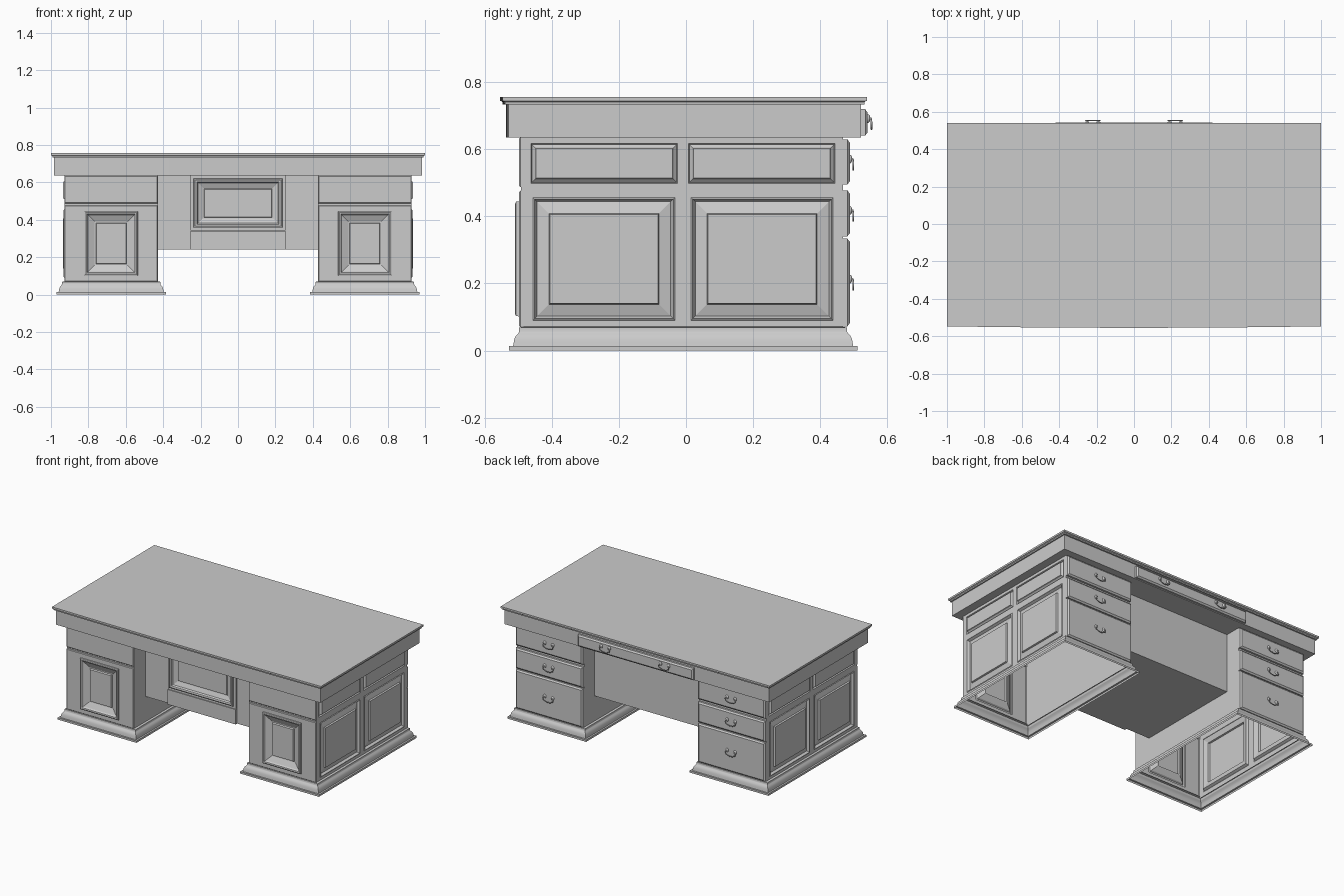
import bpy, bmesh, math
from mathutils import Vector

if "Cube" in bpy.data.objects:
    bpy.data.objects.remove(bpy.data.objects["Cube"])


def finish(name, bm, mirror=False, smooth=None):
    me = bpy.data.meshes.new(name)
    bm.to_mesh(me)
    bm.free()
    ob = bpy.data.objects.new(name, me)
    bpy.context.collection.objects.link(ob)
    if mirror:
        ob.modifiers.new("mirror", 'MIRROR').use_clip = False
    if smooth:
        bpy.ops.object.select_all(action='DESELECT')
        ob.select_set(True)
        bpy.context.view_layer.objects.active = ob
        bpy.ops.object.shade_smooth_by_angle(angle=math.radians(smooth))
    return ob


def plane(axis, sign, off):
    """Map (u, z, depth) onto a vertical plane; depth grows outward."""
    if axis == 'x':
        return lambda u, v, d: Vector((sign * (off + d), u, v))
    return lambda u, v, d: Vector((u, sign * (off + d), v))


def nest(bm, P, rect, steps):
    """Concentric rectangles (inset u, inset z, depth), bridged and capped."""
    u0, u1, v0, v1 = rect
    prev = None
    for iu, iv, d in steps:
        ring = [bm.verts.new(P(u, v, d)) for u, v in (
            (u0 + iu, v0 + iv), (u1 - iu, v0 + iv),
            (u1 - iu, v1 - iv), (u0 + iu, v1 - iv))]
        if prev:
            for i in range(4):
                j = (i + 1) % 4
                bm.faces.new((prev[i], prev[j], ring[j], ring[i]))
        prev = ring
    bm.faces.new(prev)


def orient(bm, P):
    """Turn all faces so they look outward along the plane's depth."""
    n = P(0, 0, 1) - P(0, 0, 0)
    bm.normal_update()
    if sum(f.normal.dot(n) * f.calc_area() for f in bm.faces) < 0:
        bmesh.ops.reverse_faces(bm, faces=bm.faces[:])


def panel(name, P, rect, steps, mirror=False):
    bm = bmesh.new()
    nest(bm, P, rect, [s if len(s) == 3 else (s[0], s[0], s[1]) for s in steps])
    orient(bm, P)
    return finish(name, bm, mirror)


def wall(name, P, rect, holes, mirror=False):
    """Flat wall with moulded panels set into rectangular openings."""
    bm = bmesh.new()
    us = sorted({*rect[:2], *[u for h, _ in holes for u in h[:2]]})
    vs = sorted({*rect[2:], *[v for h, _ in holes for v in h[2:]]})
    for a, b in zip(us, us[1:]):
        for c, d in zip(vs, vs[1:]):
            mu, mv = (a + b) / 2, (c + d) / 2
            if not any(h[0] < mu < h[1] and h[2] < mv < h[3] for h, _ in holes):
                bm.faces.new([bm.verts.new(P(u, v, 0)) for u, v in
                              ((a, c), (b, c), (b, d), (a, d))])
    for h, steps in holes:
        nest(bm, P, h, [(i, i, d) for i, d in steps])
    bmesh.ops.remove_doubles(bm, verts=bm.verts[:], dist=1e-5)
    orient(bm, P)
    return finish(name, bm, mirror)


def loft(name, rings, cap_bottom, cap_top, mirror=False, smooth=None):
    bm = bmesh.new()
    loops = [[bm.verts.new(p) for p in r] for r in rings]
    n = len(loops[0])
    for a, b in zip(loops, loops[1:]):
        for i in range(n):
            j = (i + 1) % n
            bm.faces.new((a[i], a[j], b[j], b[i]))
    if cap_bottom:
        bm.faces.new(loops[0][::-1])
    if cap_top:
        bm.faces.new(loops[-1])
    return finish(name, bm, mirror, smooth)


def box_ring(x0, x1, y0, y1, z):
    return [(x0, y0, z), (x1, y0, z), (x1, y1, z), (x0, y1, z)]


def box(name, x0, x1, y0, y1, z0, z1):
    return loft(name, [box_ring(x0, x1, y0, y1, z) for z in (z0, z1)], True, True)


def bowed_ring(x, y0, y1, z, bow=0.008, n=16):
    ts = [-1 + 2 * i / n for i in range(n + 1)]
    return [(t * x, y0 - bow * (1 - t * t), z) for t in ts] + [(x, y1, z), (-x, y1, z)]


# Desk top with stepped edge, and the apron below it
loft("desk_top", [bowed_ring(0.984 + o, -0.531 - o, 0.524 + o, z) for o, z in (
    (0, 0.734), (0.008, 0.734), (0.009, 0.741), (0.012, 0.744),
    (0.016, 0.745), (0.016, 0.757))], True, True)
loft("apron", [bowed_ring(0.984, -0.53, 0.522, z, 0.007) for z in (0.636, 0.734)],
     True, True)

# Pedestal shells (open below, mirrored to the other side)
X0, X1 = 0.428, 0.928
lower = [(0, 0), (0.005, 0.004), (0.013, -0.012), (0.048, -0.002), (0.051, 0.008)]
upper = [(0, 0), (0.004, -0.009), (0.013, -0.001), (0.016, 0.008)]
wall("pedestal_outer_side", plane('x', 1, X1), (-0.492, 0.469, 0.06, 0.636), [
    ((-0.457, -0.033, 0.09, 0.457), lower), ((0.015, 0.439, 0.09, 0.457), lower),
    ((-0.463, -0.025, 0.498, 0.618), upper), ((0.007, 0.445, 0.498, 0.618), upper)], True)
wall("pedestal_inner_side", plane('x', -1, -X0), (-0.492, 0.469, 0.06, 0.636), [], True)
wall("pedestal_back", plane('y', 1, 0.469), (X0, X1, 0.06, 0.636), [], True)
wall("pedestal_front_groove", plane('y', -1, 0.489), (X0, X1, 0.47, 0.495), [], True)

# Pedestal fronts: plain block above, framed raised panel below
panel("front_upper_block", plane('y', -1, 0.489), (X0, X1, 0.488, 0.636),
      [(0, 0), (0, 0.005), (0.004, 0.009)], True)
panel("front_door", plane('y', -1, 0.489), (X0, X1, 0.07, 0.477), [
    (0, 0), (0, 0.005), (0.004, 0.009),
    (0.107, 0.032, 0.009), (0.108, 0.033, 0.018), (0.114, 0.039, 0.021),
    (0.122, 0.047, 0.019), (0.128, 0.053, 0.01), (0.162, 0.087, -0.006),
    (0.168, 0.093, -0.006), (0.172, 0.097, 0.004)], True)

# Moulded base around each pedestal
loft("pedestal_base", [box_ring(X0 - o, X1 + o, -0.485 - o, 0.468 + o, z) for o, z in (
    (0.043, 0), (0.043, 0.013), (0.031, 0.013), (0.029, 0.024), (0.027, 0.035),
    (0.022, 0.045), (0.015, 0.052), (0.013, 0.056), (0.013, 0.068), (0, 0.071))],
    False, False, True, 35)

# Kneehole block with framed front panel
box("kneehole_block", -0.428, 0.428, -0.37, 0.36, 0.24, 0.637)
box("kneehole_lower_rail", -0.253, 0.253, -0.386, -0.37, 0.24, 0.34)
panel("kneehole_panel", plane('y', -1, 0.37), (-0.253, 0.253, 0.342, 0.636), [
    (0, 0), (0, 0.014), (0.016, 0.014), (0.017, 0.024), (0.024, 0.027),
    (0.034, 0.024), (0.04, 0.014), (0.066, 0.003), (0.07, 0.003), (0.074, 0.01)])

# Drawer fronts on the back
front = [(0, 0), (0, 0.013), (0.004, 0.015), (0.01, 0.02)]
for i, (z0, z1) in enumerate(((0.495, 0.63), (0.34, 0.478), (0.072, 0.334))):
    panel(f"drawer_{i + 1}", plane('y', 1, 0.469), (X0, X1, z0, z1), front, True)
panel("centre_drawer", plane('y', 1, 0.522), (-0.43, 0.43, 0.641, 0.72), front)


# Drop handles: two rosettes and a hanging bail
def handle(x, y, z):
    for s in (-1, 1):
        bm = bmesh.new()
        bmesh.ops.create_uvsphere(bm, u_segments=12, v_segments=8, radius=1)
        bmesh.ops.scale(bm, vec=(0.011, 0.007, 0.013), verts=bm.verts[:])
        bmesh.ops.translate(bm, vec=(x + s * 0.03, y, z), verts=bm.verts[:])
        finish("handle_rosette", bm, smooth=60)
    cu = bpy.data.curves.new("handle_bail", 'CURVE')
    cu.dimensions = '3D'
    cu.bevel_depth = 0.003
    cu.bevel_resolution = 2
    cu.use_fill_caps = True
    half = [(0.03, 0.003, 0), (0.03, 0.009, 0), (0.038, 0.01, -0.01),
            (0.034, 0.01, -0.022), (0.02, 0.01, -0.028), (0.008, 0.01, -0.031)]
    pts = [(-a, b, c) for a, b, c in half] + half[::-1]
    sp = cu.splines.new('POLY')
    sp.points.add(len(pts) - 1)
    for p, (a, b, c) in zip(sp.points, pts):
        p.co = (x + a, y + b, z + c, 1)
    bpy.context.collection.objects.link(bpy.data.objects.new("handle_bail", cu))


for s in (-1, 1):
    for z in (0.571, 0.418, 0.213):
        handle(s * 0.678, 0.489, z)
    handle(s * 0.22, 0.543, 0.692)
